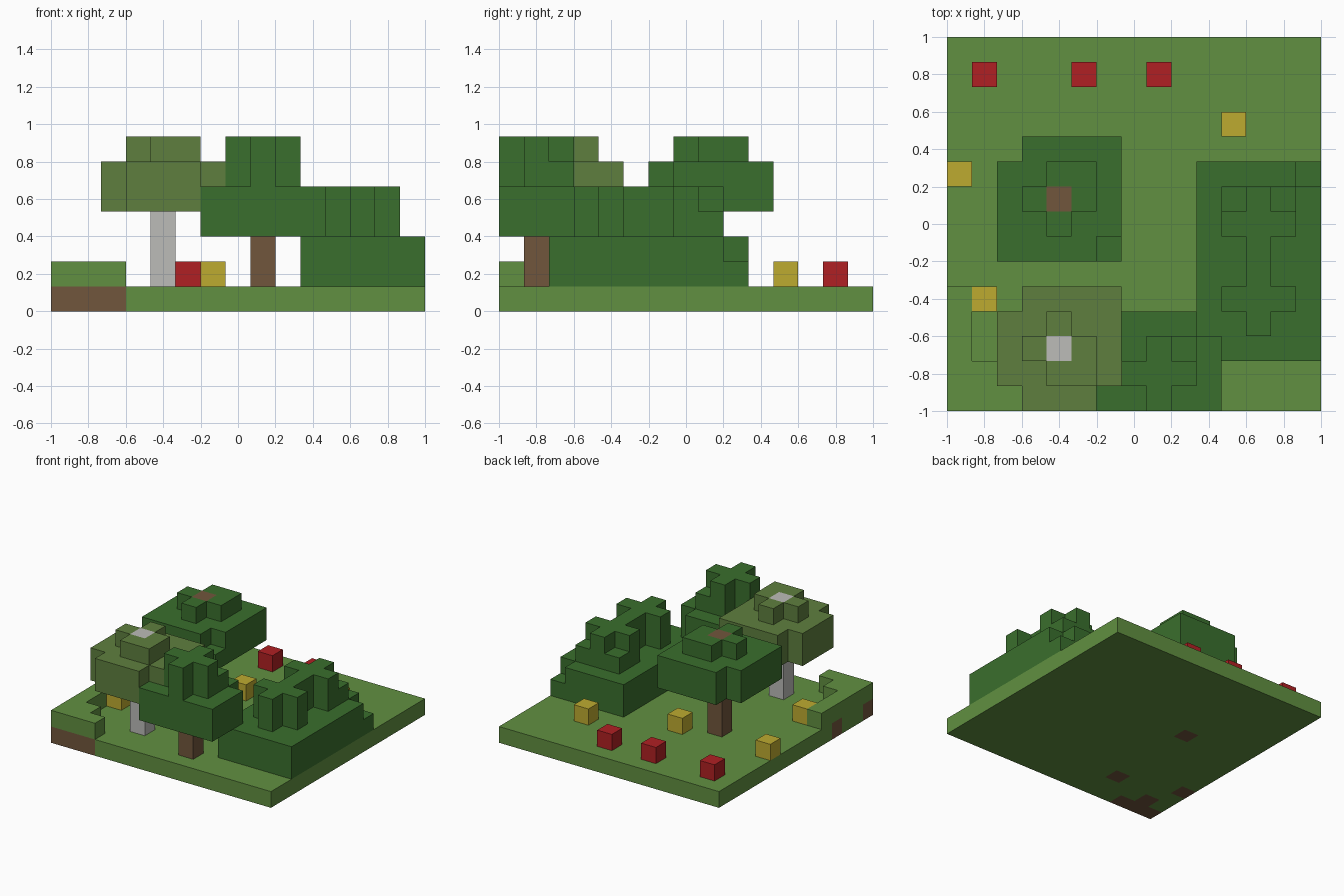
import bpy
import bmesh
from itertools import product

cube = bpy.data.objects.get("Cube")
if cube:
    bpy.data.objects.remove(cube, do_unlink=True)

GRID = 15
U = 2 / GRID


def material(name, rgb):
    """Flat colour given as 8-bit display values."""
    lin = [((c / 255 + 0.055) / 1.055) ** 2.4 for c in rgb] + [1]
    mat = bpy.data.materials.new(name)
    mat.use_nodes = True
    mat.diffuse_color = lin
    bsdf = mat.node_tree.nodes["Principled BSDF"]
    bsdf.inputs["Base Color"].default_value = lin
    bsdf.inputs["Roughness"].default_value = 0.9
    return mat


GRASS = material("grass green", (97, 144, 65))
LEAF = material("dark leaf green", (58, 111, 45))
OLIVE = material("olive leaf green", (95, 127, 62))
BROWN = material("bark brown", (113, 86, 60))
PALE = material("pale bark", (188, 188, 184))
RED = material("flower red", (176, 32, 35))
YELLOW = material("flower yellow", (190, 171, 48))


def block(xs, ys, zs):
    """Set of grid cells filling inclusive ranges."""
    return set(product(*[range(a, b + 1) for a, b in (xs, ys, zs)]))


def column(x, y, low, high):
    return block((x, x), (y, y), (low, high))


def plus(x, y, low, high):
    """Cross-shaped tuft around a centre cell."""
    return block((x - 1, x + 1), (y, y), (low, high)) | block((x, x), (y - 1, y + 1), (low, high))


def build(name, cells, mat):
    """Closed blocky shell: only faces without a neighbour in the part."""
    bm = bmesh.new()
    verts = {}

    def vert(p):
        if p not in verts:
            verts[p] = bm.verts.new((p[0] * U - 1, p[1] * U - 1, p[2] * U))
        return verts[p]

    for cell in sorted(cells):
        for axis, side in product(range(3), (0, 1)):
            near = list(cell)
            near[axis] += 2 * side - 1
            if tuple(near) in cells:
                continue
            b, c = (axis + 1) % 3, (axis + 2) % 3
            corners = []
            for db, dc in ((0, 0), (1, 0), (1, 1), (0, 1)):
                p = list(cell)
                p[axis] += side
                p[b] += db
                p[c] += dc
                corners.append(vert(tuple(p)))
            bm.faces.new(corners if side else corners[::-1])
    mesh = bpy.data.meshes.new(name)
    bm.to_mesh(mesh)
    bm.free()
    mesh.materials.append(mat)
    obj = bpy.data.objects.new(name, mesh)
    bpy.context.collection.objects.link(obj)
    return obj


# Ground slab with dirt patches, and the raised corner bank
dirt = {(x, y, 0) for x, y in ((0, 0), (1, 0), (2, 0), (1, 1), (0, 3), (4, 2), (4, 8))}
build("dirt", dirt, BROWN)
build("ground", block((0, 14), (0, 14), (0, 0)) - dirt, GRASS)
bank = column(2, 0, 1, 1) | block((1, 1), (0, 1), (1, 1)) | block((0, 0), (0, 4), (1, 1))
build("raised_grass", bank, GRASS)

# Back tree
trunk = column(4, 8, 1, 6)
crown = block((2, 6), (6, 10), (4, 5)) | plus(4, 8, 6, 6) | {(5, 9, 6)}
crown -= column(2, 10, 4, 5) | {(6, 6, 5)} | trunk
build("back_tree_trunk", trunk, BROWN)
build("back_tree_crown", crown, LEAF)

# Front tree, lower and darker than the pale one beside it
trunk = column(8, 1, 1, 2)
front_crown = block((6, 10), (0, 3), (3, 4)) | plus(8, 1, 5, 6) | {(9, 2, 5)}
front_crown -= column(10, 3, 3, 4)
build("front_tree_trunk", trunk, BROWN)
build("front_tree_crown", front_crown, LEAF)

# Pale-barked tree
trunk = column(4, 2, 1, 6)
crown = block((2, 6), (0, 4), (4, 5)) | plus(4, 2, 6, 6) | {(5, 1, 6)}
for x, y in ((2, 0), (2, 4), (6, 0)):
    crown -= column(x, y, 4, 5)
build("pale_tree_trunk", trunk, PALE)
build("pale_tree_crown", crown - trunk - front_crown, OLIVE)

# Large bush with two tufts
bush = block((10, 14), (2, 9), (1, 2)) - {(14, 9, 2)}
bush |= plus(12, 4, 3, 4) | plus(12, 7, 3, 4) | {(11, 8, 3), (13, 8, 3)}
build("bush", bush, LEAF)

# Flowers
for label, mat, spots in (
    ("red_flower", RED, ((1, 13), (5, 13), (8, 13))),
    ("yellow_flower", YELLOW, ((11, 11), (0, 9), (1, 4), (6, 9))),
):
    for n, (x, y) in enumerate(spots, 1):
        build(f"{label}_{n}", {(x, y, 1)}, mat)
